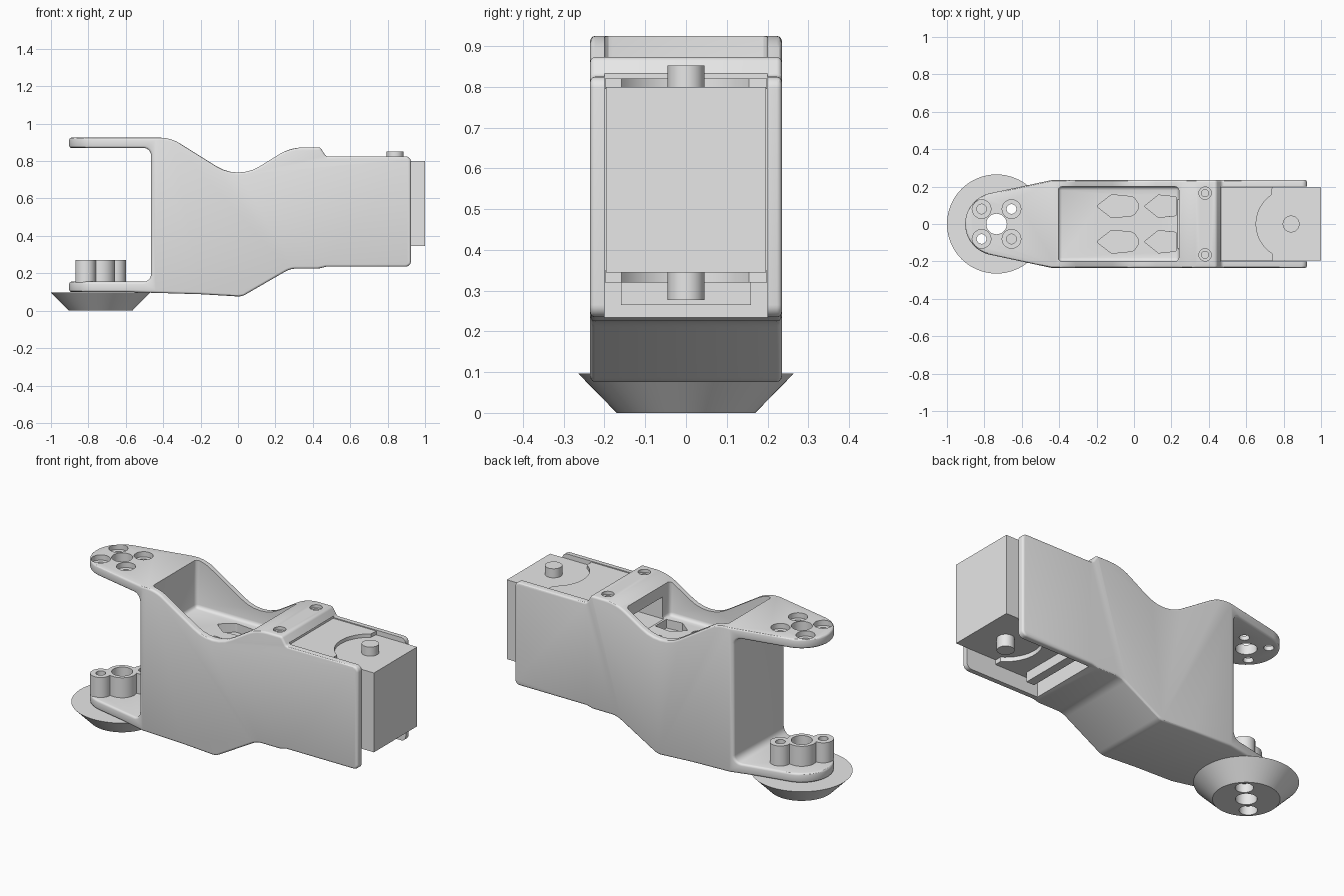
import bpy, bmesh, math
from mathutils import Vector

cube = bpy.data.objects.get("Cube")
if cube:
    bpy.data.objects.remove(cube, do_unlink=True)

grey = bpy.data.materials.new("plain grey")
grey.use_nodes = True
grey.diffuse_color = (0.8, 0.8, 0.8, 1)
grey.node_tree.nodes["Principled BSDF"].inputs["Base Color"].default_value = grey.diffuse_color


def rounded(corners, steps=6):
    """Closed outline from (u, v, radius) corners, with arcs at the corners."""
    out = []
    for i, (u, v, r) in enumerate(corners):
        p = Vector((u, v))
        if r == 0:
            out.append(p)
            continue
        a = (Vector(corners[i - 1][:2]) - p).normalized()
        b = (Vector(corners[(i + 1) % len(corners)][:2]) - p).normalized()
        half = a.angle(b) / 2
        centre = p + (a + b).normalized() * (r / math.sin(half))
        start = p + a * (r / math.tan(half)) - centre
        sweep = (math.pi - 2 * half) * (1 if a.x * b.y - a.y * b.x < 0 else -1)
        for k in range(steps + 1):
            t = sweep * k / steps
            c, s = math.cos(t), math.sin(t)
            out.append(centre + Vector((start.x * c - start.y * s,
                                        start.x * s + start.y * c)))
    return out


def finish(name, bm):
    bmesh.ops.recalc_face_normals(bm, faces=bm.faces)
    mesh = bpy.data.meshes.new(name)
    bm.to_mesh(mesh)
    bm.free()
    mesh.materials.append(grey)
    obj = bpy.data.objects.new(name, mesh)
    bpy.context.collection.objects.link(obj)
    return obj


def prism(name, outline, low, high, axis="z"):
    bm = bmesh.new()
    place = (lambda p, h: (p[0], p[1], h)) if axis == "z" else (lambda p, h: (p[0], h, p[1]))
    face = bm.faces.new([bm.verts.new(place(p, low)) for p in outline])
    grown = bmesh.ops.extrude_face_region(bm, geom=[face])["geom"]
    move = Vector(place((0, 0), high - low))
    bmesh.ops.translate(bm, vec=move, verts=[g for g in grown if isinstance(g, bmesh.types.BMVert)])
    return finish(name, bm)


def box(name, x, y, z, soft=0):
    obj = prism(name, [(x[0], y[0]), (x[1], y[0]), (x[1], y[1]), (x[0], y[1])], *z)
    if soft:
        bevel(obj, soft)
    return obj


def cylinder(name, x, y, z, r_low, r_high=None, sides=48):
    bm = bmesh.new()
    bmesh.ops.create_cone(bm, cap_ends=True, segments=sides, radius1=r_low,
                          radius2=r_high or r_low, depth=z[1] - z[0])
    bmesh.ops.translate(bm, vec=(x, y, (z[0] + z[1]) / 2), verts=bm.verts)
    return finish(name, bm)


def apply_modifiers(obj):
    mesh = bpy.data.meshes.new_from_object(
        obj.evaluated_get(bpy.context.evaluated_depsgraph_get()))
    obj.modifiers.clear()
    obj.data = mesh


def bevel(obj, width):
    mod = obj.modifiers.new("round", "BEVEL")
    mod.width, mod.segments = width, 3
    mod.limit_method, mod.angle_limit = "ANGLE", math.radians(35)
    mod.use_clamp_overlap = False
    apply_modifiers(obj)


def combine(obj, other, operation="DIFFERENCE"):
    mod = obj.modifiers.new("combine", "BOOLEAN")
    mod.operation, mod.object, mod.solver = operation, other, "EXACT"
    apply_modifiers(obj)
    bpy.data.objects.remove(other, do_unlink=True)


def drill(obj, x, y, z, r):
    combine(obj, cylinder("drill", x, y, z, r, sides=32))


# Bracket body: side profile trimmed by the plan outline
profile = rounded([
    (-.95, .925, 0), (-.36, .925, .2), (0, .70, .22), (.28, .873, .25),
    (.44, .873, .02), (.47, .825, .02), (.925, .825, .03), (.925, .235, .03),
    (.47, .235, 0), (.43, .225, 0), (.28, .225, .12), (.02, .075, .08),
    (-.2, .088, 0), (-.6, .1, 0), (-.95, .1, 0), (-.95, .155, 0),
    (-.465, .155, .04), (-.465, .87, .04), (-.95, .87, 0)])
body = prism("bracket_body", profile, -.3, .3, "y")
HUB, RAD = -.735, .168
nose = [(HUB + RAD * math.cos(math.radians(a)), RAD * math.sin(math.radians(a)))
        for a in range(104, 257, 8)]
plan = [(1.1, .235), (-.44, .235)] + nose + [(-.44, -.235), (1.1, -.235)]
combine(body, prism("plan", plan, -.2, 1.2), "INTERSECT")
bevel(body, .012)

# Upper cavity, its rear window and floor pockets
combine(body, box("cavity", (-.405, .24), (-.2, .2), (.65, 1.2), .02))
combine(body, box("window", (.2, .4), (-.13, .13), (.655, .78)))
for y in (-.095, .095):
    leaf = rounded([(-.2, y, .01), (-.12, y + .062, .02), (0, y + .05, .04),
                    (.03, y, .03), (0, y - .05, .04), (-.12, y - .062, .02)])
    combine(body, prism("pocket", leaf, .6, .7))
    leaf = [(.055, y), (.13, y + .06), (.225, y + .05), (.225, y - .05), (.13, y - .06)]
    combine(body, prism("pocket", leaf, .6, .7))

# Motor bay, open at the top, bottom and end
combine(body, box("bay", (.465, 1.2), (-.2, .2), (-.1, 1.1)))

# Screw holes of the body and arms
for y in (-.165, .165):
    drill(body, .38, y, (.855, 1), .033)
    drill(body, .38, y, (.8, 1), .019)
drill(body, HUB, 0, (.0, 1.1), .055)
for sx in (-1, 1):
    for sy in (-1, 1):
        x, y = HUB + .08 * sx, .08 * sy
        drill(body, x, y, (.895, 1.1), .05)
        drill(body, x, y, (.8 if sx != sy else 0, 1.1), .026)

# Horn mount on the lower arm and tapered foot, sharing one row of holes
mount = cylinder("horn_mount", HUB, 0, (.15, .27), .078)
foot = cylinder("tapered_foot", HUB, 0, (0, .097), .17, .265, 64)
for s in (-.08, .08):
    combine(mount, cylinder("lobe", HUB + s, s, (.15, .27), .055), "UNION")
for s, r in ((-.08, .026), (0, .055), (.08, .026)):
    drill(mount, HUB + s, s, (.0, .5), r)
    drill(foot, HUB + s, s, (-.1, .2), r)
    drill(foot, HUB + s, s, (-.1, .05), .046)

# Motor with shafts at both ends
box("motor", (.467, 1), (-.196, .196), (.345, .8))
cylinder("top_shaft", .84, 0, (.79, .852), .045)
cylinder("bottom_shaft", .84, 0, (.277, .36), .045)

# Covers above and below the motor with an arc cut round the shafts
arc = [(.84 + .187 * math.cos(math.radians(a)), .187 * math.sin(math.radians(a)))
       for a in range(238, 121, -6)]
cover = [(.46, -.199), (.74, -.199)] + arc + [(.74, .199), (.46, .199)]
prism("top_cover", cover, .795, .82)
prism("bottom_cover", cover, .32, .35)
box("bottom_crossbar", (.52, .57), (-.16, .16), (.265, .325))

# Smooth curved faces while keeping edges sharp
for obj in bpy.context.scene.objects:
    obj.select_set(obj.type == "MESH")
bpy.context.view_layer.objects.active = body
bpy.ops.object.shade_smooth_by_angle(angle=math.radians(30))
